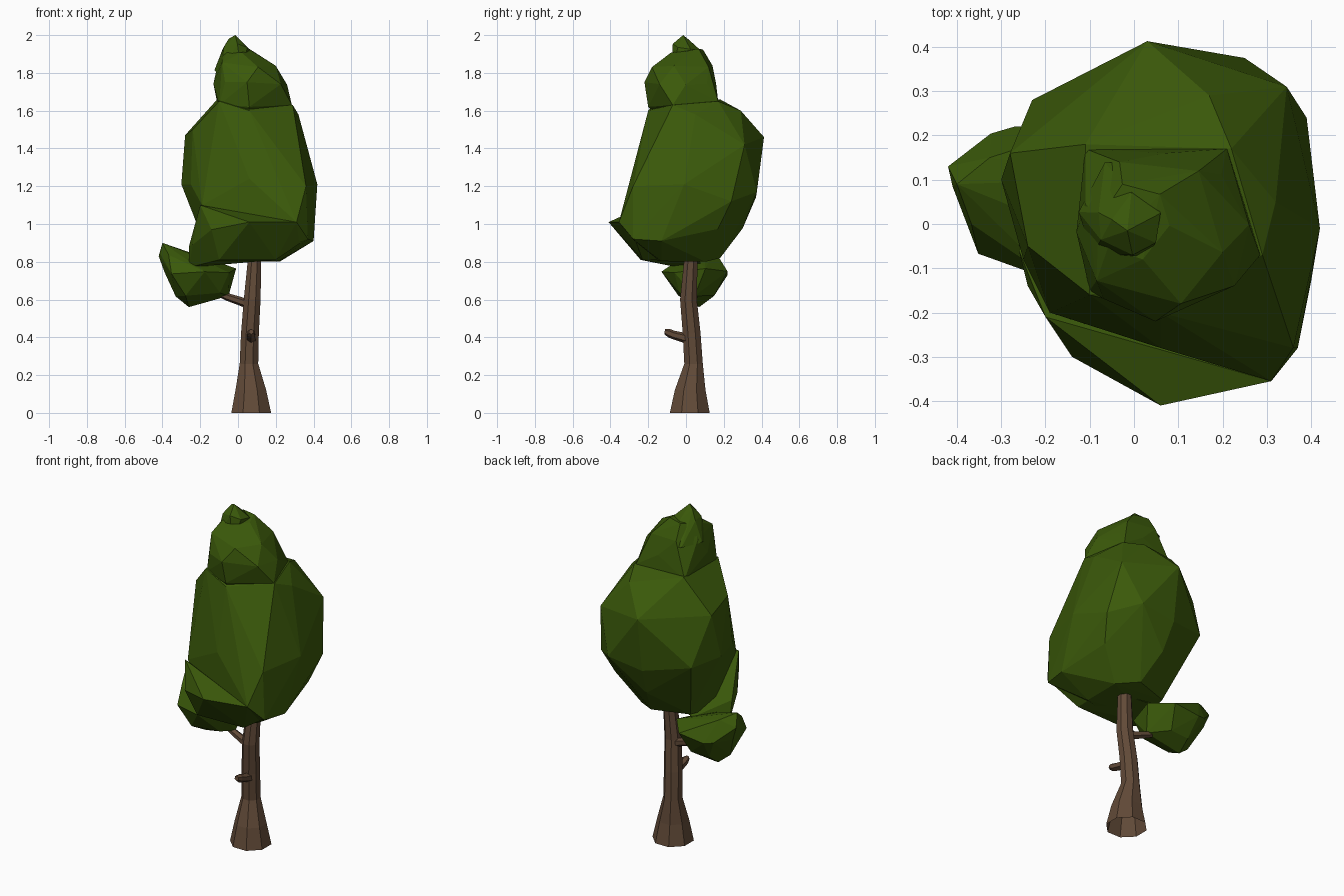
import bpy, bmesh, math, random
from mathutils import Vector

random.seed(4)


def material(name, rgb):
    m = bpy.data.materials.new(name)
    m.diffuse_color = (*rgb, 1)
    return m


BARK = material("bark", (0.12, 0.068, 0.039))
LEAF = material("leaf", (0.043, 0.1, 0.003))


def finish(name, bm, mat):
    bmesh.ops.recalc_face_normals(bm, faces=bm.faces)
    mesh = bpy.data.meshes.new(name)
    bm.to_mesh(mesh)
    bm.free()
    mesh.materials.append(mat)
    obj = bpy.data.objects.new(name, mesh)
    bpy.context.collection.objects.link(obj)
    return obj


def tube(name, path, axis, sides):
    """Skin rings (x, y, z, radius) that all face along one axis; open at the start."""
    bm = bmesh.new()
    q = Vector(axis).to_track_quat('Z', 'Y')
    rings = []
    for x, y, z, r in path:
        angles = [math.tau * (i + 0.5) / sides for i in range(sides)]
        rings.append([bm.verts.new(Vector((x, y, z)) + q @ Vector((r * math.cos(a), r * math.sin(a), 0)))
                      for a in angles])
    for a, b in zip(rings, rings[1:]):
        for i in range(sides):
            j = (i + 1) % sides
            bm.faces.new((a[i], a[j], b[j], b[i]))
    bm.faces.new(rings[-1])
    return finish(name, bm, BARK)


def leaf_mass(name, rings, tips=()):
    """Faceted hull round rings (z, x min, x max, y min, y max, sides) and single tips."""
    bm = bmesh.new()
    for z, x0, x1, y0, y1, n in rings:
        phase = random.uniform(0, math.tau)
        angles = [phase + math.tau * (i + random.uniform(-0.2, 0.2)) / n for i in range(n)]
        us, vs = [math.cos(a) for a in angles], [math.sin(a) for a in angles]
        for u, v in zip(us, vs):
            x = x0 + (x1 - x0) * (u - min(us)) / (max(us) - min(us))
            y = y0 + (y1 - y0) * (v - min(vs)) / (max(vs) - min(vs))
            bm.verts.new((x, y, z + random.uniform(-0.015, 0.015)))
    for t in tips:
        bm.verts.new(t)
    hull = bmesh.ops.convex_hull(bm, input=bm.verts)
    loose = {g for g in hull["geom_interior"] + hull["geom_unused"] if isinstance(g, bmesh.types.BMVert)}
    bmesh.ops.delete(bm, geom=list(loose), context='VERTS')
    return finish(name, bm, LEAF)


# Flared, slightly bent trunk
tube("trunk", [(0.07, 0.02, 0, 0.114), (0.068, 0.022, 0.12, 0.088), (0.058, 0.04, 0.26, 0.053),
               (0.063, 0.03, 0.42, 0.051), (0.075, 0.013, 0.6, 0.048), (0.087, 0.025, 0.8, 0.039),
               (0.09, 0.03, 1.0, 0.03)], (0, 0, 1), 8)

# Side branch carrying the low leaf mass, and the cut stub on the front
tube("side_branch", [(0.06, 0.02, 0.575, 0.025), (-0.06, 0.04, 0.615, 0.02),
                     (-0.18, 0.07, 0.665, 0.012)], (-1, 0.2, 0.36), 6)
tube("branch_stub", [(0.07, 0.0, 0.395, 0.027), (0.07, -0.065, 0.412, 0.023),
                     (0.07, -0.09, 0.422, 0.023), (0.07, -0.113, 0.43, 0.014)], (0, -1, 0.15), 6)

# Main canopy: underside rings, then the corners of the lip, belly, shoulder and top
leaf_mass("main_canopy", [(0.81, -0.14, 0.22, -0.20, 0.18, 6), (0.97, -0.19, 0.38, -0.26, 0.30, 7)],
          [(0.31, -0.355, 1.01), (0.37, -0.28, 0.92), (0.40, -0.13, 0.91),
           (-0.30, 0.10, 1.21), (-0.25, -0.08, 1.21), (-0.19, -0.20, 1.10), (0.06, -0.28, 1.24),
           (0.36, -0.28, 1.20), (0.42, -0.01, 1.21), (0.39, 0.24, 1.12), (0.25, 0.375, 1.17),
           (0.03, 0.37, 1.14), (-0.23, 0.28, 1.19),
           (-0.28, 0.16, 1.47), (0.03, 0.413, 1.46), (0.345, 0.31, 1.42), (-0.24, -0.05, 1.50),
           (0.32, 0.05, 1.58), (0.17, 0.29, 1.60), (-0.11, 0.18, 1.66), (0.22, 0.17, 1.65),
           (0.29, -0.07, 1.63), (0.06, -0.20, 1.60), (-0.10, -0.16, 1.65)])

# Skirt that fills out the lower front
leaf_mass("lower_skirt", [],
          [(0.06, -0.41, 1.01), (0.31, -0.355, 1.01), (0.36, -0.27, 0.92), (-0.20, -0.21, 1.10),
           (-0.14, -0.30, 0.97), (-0.24, -0.14, 0.89), (-0.26, -0.06, 0.88), (-0.26, -0.04, 0.77),
           (-0.10, -0.24, 0.81), (0.20, -0.23, 0.81), (0.20, 0.0, 0.82), (-0.10, 0.08, 0.79)])

# Crown, sunk into the canopy, and its small tip
leaf_mass("crown", [(1.74, -0.13, 0.26, -0.22, 0.16, 8),
                    (1.84, -0.11, 0.20, -0.18, 0.14, 6),
                    (1.92, -0.08, 0.08, -0.08, 0.09, 6)],
          [(0.0, 0.0, 1.4), (-0.11, 0.17, 1.64), (0.285, -0.07, 1.63), (0.21, 0.17, 1.65),
           (-0.10, -0.15, 1.63), (0.06, -0.20, 1.62)])
leaf_mass("crown_tip", [(1.80, -0.125, 0.06, -0.08, 0.14, 6),
                        (1.94, -0.08, 0.06, -0.07, 0.07, 6)],
          [(-0.015, -0.015, 2.0), (-0.05, 0.01, 1.98)])

# Low leaf mass on the side branch
leaf_mass("side_leaf_mass", [(0.63, -0.33, -0.05, -0.04, 0.15, 6),
                             (0.75, -0.39, -0.01, -0.13, 0.22, 7),
                             (0.85, -0.41, -0.25, 0.0, 0.15, 5)],
          [(-0.26, 0.07, 0.56), (-0.42, 0.13, 0.83), (-0.40, 0.09, 0.90), (-0.27, 0.22, 0.73)])
